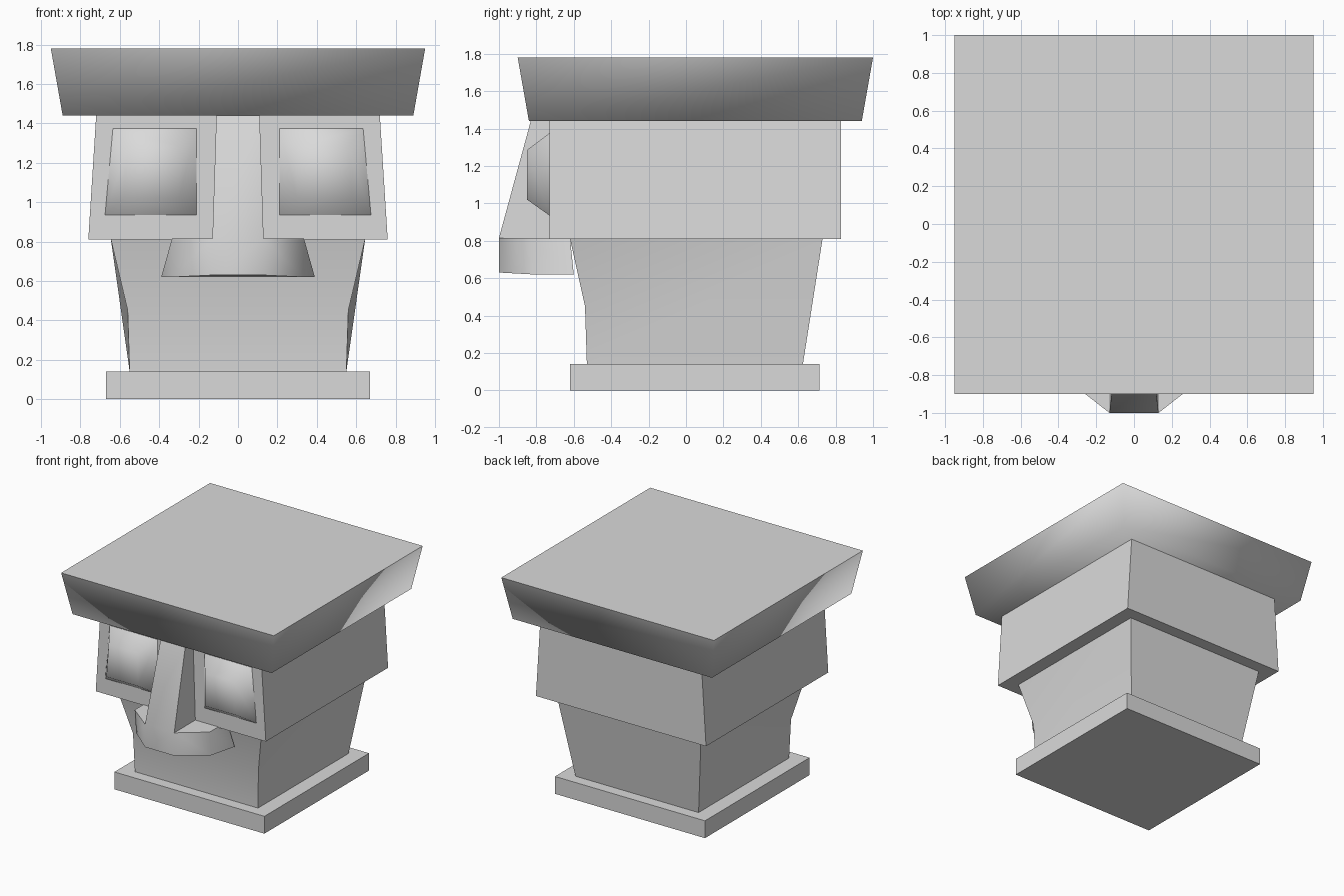
import bpy
import bmesh
import math

cube = bpy.data.objects.get("Cube")
if cube:
    bpy.data.objects.remove(cube, do_unlink=True)

# One plain stone colour
GREY = (0.7, 0.7, 0.7, 1.0)
stone = bpy.data.materials.new("grey_stone")
stone.use_nodes = True
stone.diffuse_color = GREY
bsdf = next(n for n in stone.node_tree.nodes if n.type == 'BSDF_PRINCIPLED')
bsdf.inputs["Base Color"].default_value = GREY


def finish(name, bm, angle):
    """Turn a bmesh into a shaded object; edges steeper than angle stay sharp."""
    bmesh.ops.recalc_face_normals(bm, faces=bm.faces[:])
    mesh = bpy.data.meshes.new(name)
    for f in bm.faces:
        f.smooth = angle > 0
    bm.to_mesh(mesh)
    bm.free()
    if angle > 0:
        mesh.set_sharp_from_angle(angle=math.radians(angle))
    mesh.materials.append(stone)
    obj = bpy.data.objects.new(name, mesh)
    bpy.context.scene.collection.objects.link(obj)
    return obj


def loft(name, rings, angle=0):
    """Closed solid through a stack of rings with equal point counts."""
    bm = bmesh.new()
    loops = [[bm.verts.new(p) for p in ring] for ring in rings]
    for a, b in zip(loops, loops[1:]):
        for i in range(len(a)):
            j = (i + 1) % len(a)
            bm.faces.new((a[i], a[j], b[j], b[i]))
    bm.faces.new(loops[0])
    bm.faces.new(loops[-1])
    return finish(name, bm, angle)


def rect(x, y0, y1, z):
    return [(-x, y0, z), (x, y0, z), (x, y1, z), (-x, y1, z)]


def mirrored(name, points, side_faces, middle_faces, angle):
    """Build from named points on the left side; middle faces span both sides."""
    bm = bmesh.new()
    v = {}
    for key, (x, y, z) in points.items():
        v[key, 1] = bm.verts.new((x, y, z))
        v[key, -1] = bm.verts.new((-x, y, z))
    for keys in side_faces:
        for s in (1, -1):
            bm.faces.new([v[k, s] for k in keys.split()])
    for keys in middle_faces:
        ks = keys.split()
        bm.faces.new([v[k, 1] for k in ks] + [v[k, -1] for k in reversed(ks)])
    return finish(name, bm, angle)


# Base, brow block and flat flaring hat
loft("base_slab", [rect(0.67, -0.62, 0.715, 0), rect(0.67, -0.62, 0.715, 0.14)])
loft("head_block", [rect(0.76, -0.73, 0.83, 0.81), rect(0.72, -0.73, 0.83, 1.44)])
loft("hat", [rect(0.89, -0.84, 0.94, 1.44), rect(0.95, -0.9, 1.0, 1.78)], 95)

# Jaw with a bent front and folded sides
mirrored("jaw", {
    "top": (0.645, -0.62, 0.81), "mid": (0.56, -0.54, 0.45),
    "low": (0.55, -0.53, 0.14), "backlow": (0.55, 0.625, 0.14),
    "backtop": (0.645, 0.73, 0.81)},
    ["mid top backtop", "low mid backtop backlow"],
    ["top mid", "mid low", "low backlow", "backlow backtop", "backtop top"], 60)

# Nose: sloping bridge running into wide nostrils
mirrored("nose", {
    "bridge": (0.11, -0.83, 1.44), "bridgeback": (0.11, -0.72, 1.44),
    "tip": (0.13, -1.0, 0.815), "root": (0.13, -0.72, 0.815),
    "wing": (0.335, -0.84, 0.815), "wingback": (0.335, -0.62, 0.815),
    "rootback": (0.13, -0.62, 0.815),
    "tiplow": (0.13, -1.0, 0.63), "winglow": (0.335, -0.82, 0.62),
    "backlow": (0.39, -0.6, 0.62), "rootlow": (0.13, -0.6, 0.62)},
    ["bridge tip root bridgeback", "tip wing wingback rootback root",
     "tip tiplow winglow wing", "wing winglow backlow wingback",
     "tiplow winglow backlow rootlow", "wingback backlow rootlow rootback"],
    ["bridge tip", "tip tiplow", "tiplow rootlow", "rootlow rootback",
     "rootback root", "root bridgeback", "bridgeback bridge"], 60)

# Bulging eyes
for side, s in (("left", 1), ("right", -1)):
    rim = [(0.21, 0.935), (0.675, 0.935), (0.635, 1.375), (0.21, 1.375)]
    bulge = [(0.3, 1.02), (0.58, 1.02), (0.56, 1.285), (0.3, 1.285)]
    loft(side + "_eye", [[(s * x, -0.73, z) for x, z in rim],
                         [(s * x, -0.85, z) for x, z in bulge]], 95)
